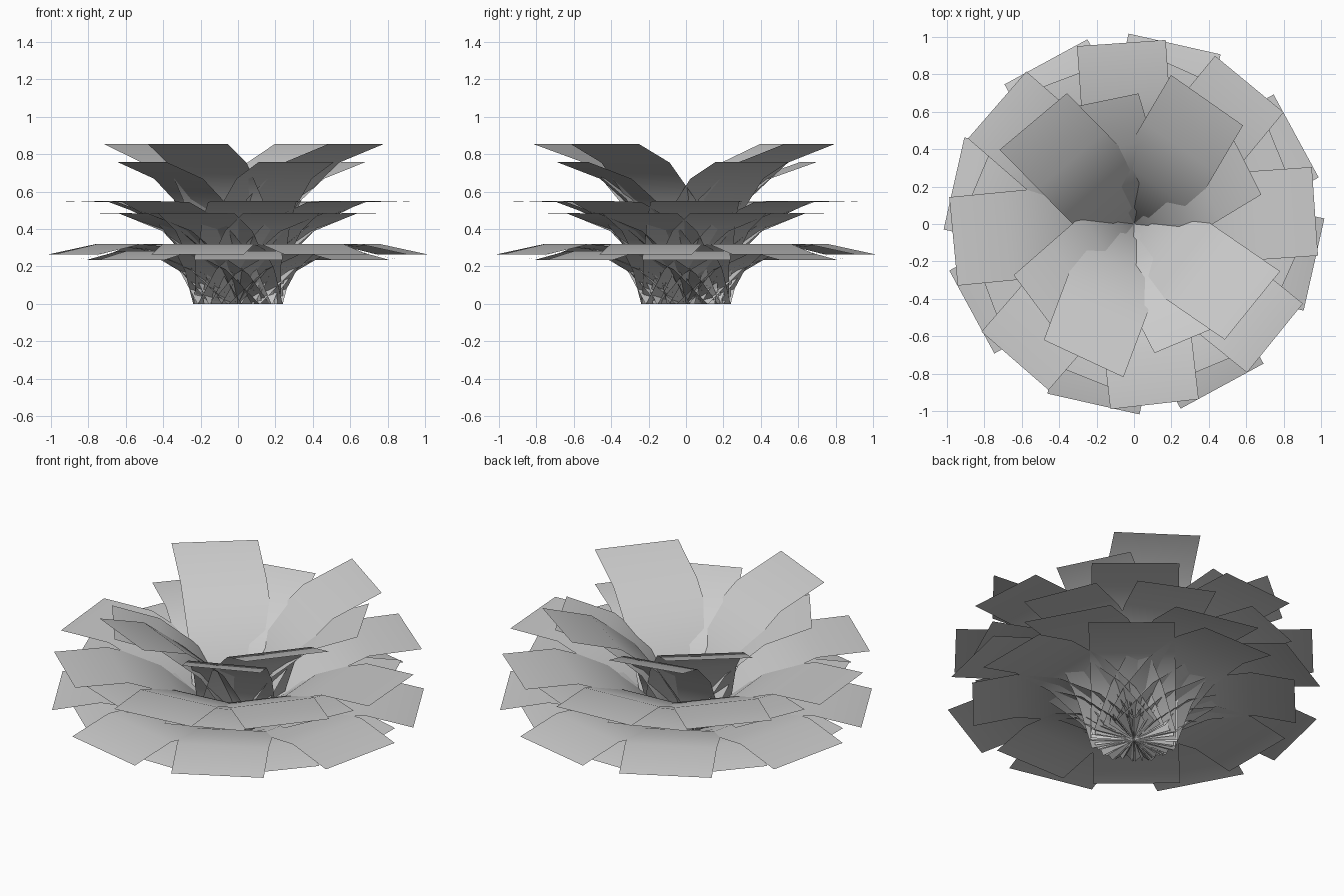
import bpy, math

if "Cube" in bpy.data.objects:
    bpy.data.objects.remove(bpy.data.objects["Cube"])


def arc(seg, slopes):
    """Leaf side profile from the base outwards: equal segments at falling slopes."""
    pts = [(0.003, 0.0)]
    for d in slopes:
        r, z = pts[-1]
        pts.append((r + seg * math.cos(math.radians(d)), z + seg * math.sin(math.radians(d))))
    return pts


UPRIGHT = arc(0.308, (77, 58, 39, 19))
SPREAD = arc(0.298, (58, 39, 20.5, 1))
DROOP = arc(0.271, (42, 24, 6, -12))


def whorl(name, profile, angles, base_w, tip_w, scale=1.0, shift=0.0):
    """A ring of bent leaf strips joined in one object; shift is the sideways drift at the tip."""
    verts, faces = [], []
    for deg in angles:
        a = math.radians(deg)
        c, s = math.cos(a), math.sin(a)
        start = len(verts)
        for r, z in profile:
            t = r / profile[-1][0]
            half = (base_w + (tip_w - base_w) * t) / 2
            for side in (-half + shift * t, half + shift * t):
                verts.append((r * scale * c - side * s, r * scale * s + side * c, z * scale))
        for i in range(len(profile) - 1):
            k = start + 2 * i
            faces.append((k, k + 2, k + 3, k + 1))
    mesh = bpy.data.meshes.new(name)
    mesh.from_pydata(verts, [], faces)
    mesh.update()
    for p in mesh.polygons:
        p.use_smooth = True
    ob = bpy.data.objects.new(name, mesh)
    bpy.context.collection.objects.link(ob)
    return ob


def double_whorl(name, profile, angles, base_w, tip_w, shift=0.0):
    """A whorl and its smaller, turned copy."""
    k = 0.886
    whorl(name, profile, angles, base_w, tip_w, 1.0, shift)
    whorl(name + "_inner", profile, [a - 28.3 for a in angles],
          base_w * 0.93, tip_w * 0.93, k, shift * k)


# Upright centre leaves, flat middle leaves, drooping lower leaves
double_whorl("top_leaves", UPRIGHT, [55, 130, 245, 321], 0.47, 0.47, 0.06)
double_whorl("middle_leaves", SPREAD, [4, 50.5, 94, 139, 185.5, 229, 276.5, 321], 0.475, 0.475)
double_whorl("lower_leaves", DROOP,
             [q + d for q in range(0, 360, 90) for d in (28.5, 77.3)], 0.49, 0.505)
